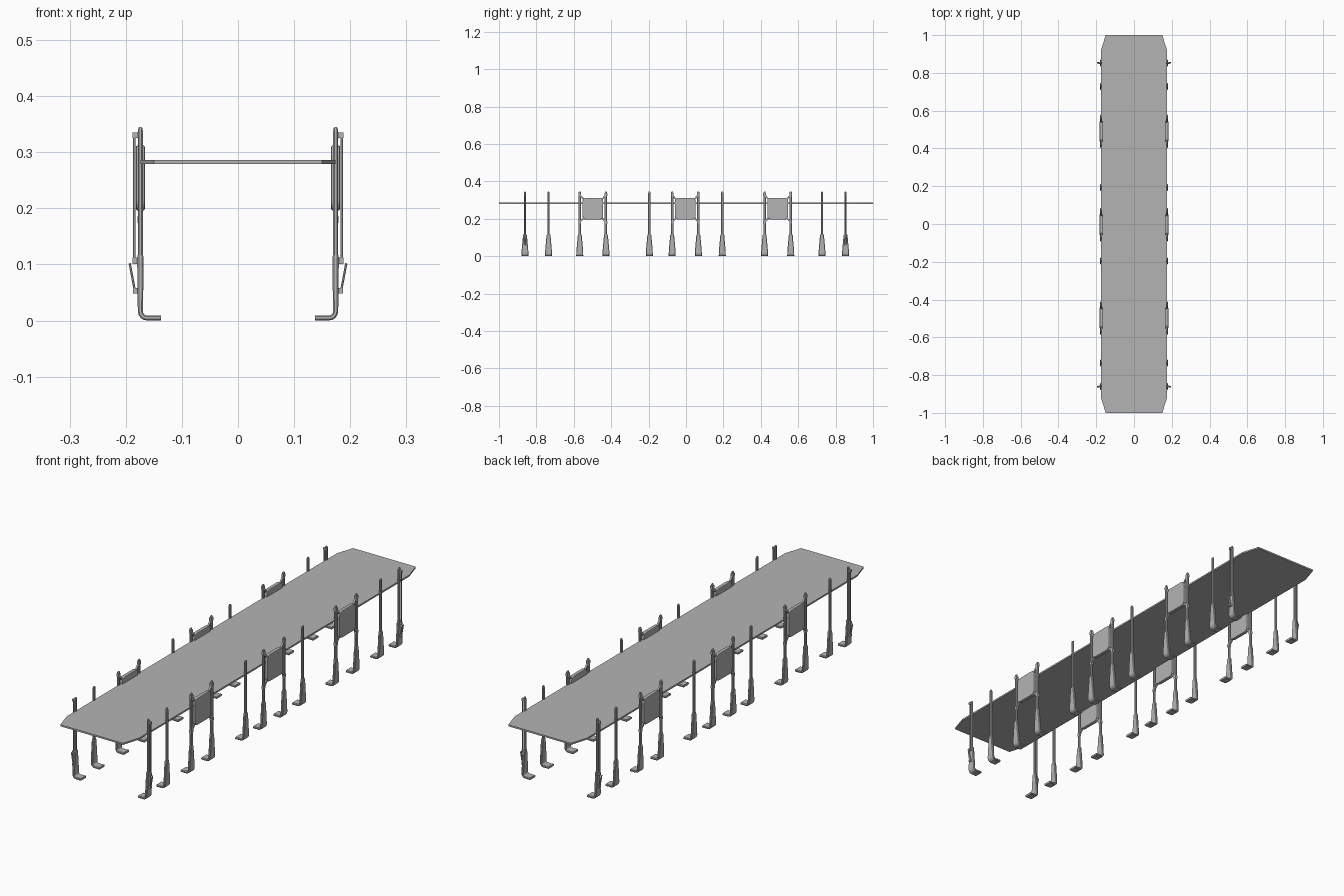
import bpy, bmesh
from math import sin, cos, pi
from mathutils import Vector

if "Cube" in bpy.data.objects:
    bpy.data.objects.remove(bpy.data.objects["Cube"])

PX = 0.174       # post centre plane in x
SHIFT = -0.004   # rack offset along y

GREY = bpy.data.materials.new("dark_grey")
GREY.diffuse_color = (0.455, 0.455, 0.455, 1)
GREY.use_nodes = True
GREY.node_tree.nodes["Principled BSDF"].inputs["Base Color"].default_value = GREY.diffuse_color


def finish(name, bm, mirror=True):
    bmesh.ops.recalc_face_normals(bm, faces=bm.faces)
    me = bpy.data.meshes.new(name)
    bm.to_mesh(me)
    bm.free()
    me.materials.append(GREY)
    ob = bpy.data.objects.new(name, me)
    bpy.context.collection.objects.link(ob)
    if mirror:
        mod = ob.modifiers.new("mirror", 'MIRROR')
        mod.use_axis[0] = True
    return ob


def loft(bm, sections):
    """Join chamfered-rectangle sections: (x, z, y, angle, thickness, width)."""
    rings = []
    for x, z, y, a, t, w in sections:
        c = min(t, w) * 0.25
        t, w = t / 2, w / 2
        pts = [(t, w - c), (t - c, w), (c - t, w), (-t, w - c),
               (-t, c - w), (c - t, -w), (t - c, -w), (t, c - w)]
        rings.append([bm.verts.new((x + p * cos(a), y + q, z + p * sin(a))) for p, q in pts])
    for r, s in zip(rings, rings[1:]):
        for i in range(8):
            j = (i + 1) % 8
            bm.faces.new((r[i], r[j], s[j], s[i]))
    bm.faces.new(rings[0])
    bm.faces.new(rings[-1])


def box(bm, x0, x1, y0, y1, z0, z1):
    vs = bmesh.ops.create_cube(bm, size=1)['verts']
    for v in vs:
        v.co = Vector(((x0 + x1) / 2 + v.co.x * (x1 - x0),
                       (y0 + y1) / 2 + v.co.y * (y1 - y0),
                       (z0 + z1) / 2 + v.co.z * (z1 - z0)))


def prism(bm, pts, axis, a, b):
    """Extrude a flat outline between a and b along x or z."""
    def place(p, h):
        return (h, p[0], p[1]) if axis == 'x' else (p[0], p[1], h)
    lo = [bm.verts.new(place(p, a)) for p in pts]
    hi = [bm.verts.new(place(p, b)) for p in pts]
    bm.faces.new(lo)
    bm.faces.new(hi)
    for i in range(len(pts)):
        j = (i + 1) % len(pts)
        bm.faces.new((lo[i], lo[j], hi[j], hi[i]))


def rounded(cy, cz, hw, hh, r, n=4):
    pts = []
    for k, (sy, sz) in enumerate([(1, 1), (-1, 1), (-1, -1), (1, -1)]):
        for i in range(n + 1):
            a = (k + i / n) * pi / 2
            pts.append((cy + sy * (hw - r) + r * cos(a), cz + sz * (hh - r) + r * sin(a)))
    return pts


def post(name, y, w):
    bm = bmesh.new()
    # foot, rounded bend, tapered sleeve
    secs = [(0.137, 0.0045, y, -pi / 2, 0.009, 0.038)]
    for i in range(5):
        a = pi / 2 * i / 4
        secs.append((0.162 + 0.012 * sin(a), 0.0165 - 0.012 * cos(a), y, a - pi / 2, 0.009, 0.037))
    secs += [(PX, 0.04, y, 0, 0.010, 0.034), (PX, 0.112, y, 0, 0.0115, 0.021),
             (PX, 0.117, y, 0, 0.0095, 0.017)]
    loft(bm, secs)
    # upright with domed tip
    loft(bm, [(PX, 0.11, y, 0, 0.009, w), (PX, 0.338, y, 0, 0.009, w),
              (PX, 0.343, y, 0, 0.007, w * 0.8), (PX, 0.345, y, 0, 0.004, w * 0.5)])
    finish(name, bm)


# board with clipped corners
bm = bmesh.new()
outline = [(0.150, 1), (0.174, 0.923)]
right = outline + [(x, -y) for x, y in reversed(outline)]
prism(bm, right + [(-x, -y) for x, y in right], 'z', 0.279, 0.286)
finish("board", bm, False)

# plain posts
for y in (-0.857, -0.731, -0.192, 0.198, 0.731, 0.857):
    post("post", y + SHIFT, 0.012)

# panel posts with clamps, panels and corner brackets
for cy in (-0.494, 0, 0.494):
    cy += SHIFT
    for s in (-1, 1):
        y = cy + s * 0.070
        post("panel_post", y, 0.013)
        bm = bmesh.new()
        for z in (0.18, 0.33):
            box(bm, PX - 0.005, PX + 0.005, y - 0.007, y + 0.007, z - 0.006, z + 0.006)
        finish("post_clamps", bm)
        bm = bmesh.new()
        for z0, z1 in ((0.328, 0.298), (0.182, 0.210)):
            d = 0.006
            prism(bm, [(y, z0 - d), (y, z0 + d), (cy + s * 0.044, z1 + d), (cy + s * 0.044, z1 - d)],
                  'x', PX - 0.004, PX + 0.004)
        finish("panel_brackets", bm)
    bm = bmesh.new()
    prism(bm, rounded(cy, 0.254, 0.055, 0.058, 0.018), 'x', PX - 0.008, PX + 0.008)
    rim = [e for e in bm.edges if abs(e.verts[0].co.x - e.verts[1].co.x) < 1e-6]
    bmesh.ops.bevel(bm, geom=rim, offset=0.003, segments=2, affect='EDGES', profile=0.5)
    finish("panel", bm)

# latch rods and levers on the end posts
for s in (-1, 1):
    y = s * 0.857 + SHIFT
    bm = bmesh.new()
    for z0, z1 in ((0.325, 0.335), (0.101, 0.112)):
        box(bm, 0.176, 0.188, y - 0.004, y + 0.004, z0, z1)
    loft(bm, [(0.185, 0.105, y, 0, 0.004, 0.005), (0.185, 0.330, y, 0, 0.004, 0.005)])
    finish("latch_rod", bm)
    bm = bmesh.new()
    box(bm, 0.177, 0.187, y - 0.005, y + 0.005, 0.048, 0.058)
    loft(bm, [(0.184, 0.054, y, -0.2, 0.004, 0.010), (0.193, 0.102, y, -0.2, 0.004, 0.008)])
    finish("latch_lever", bm)
